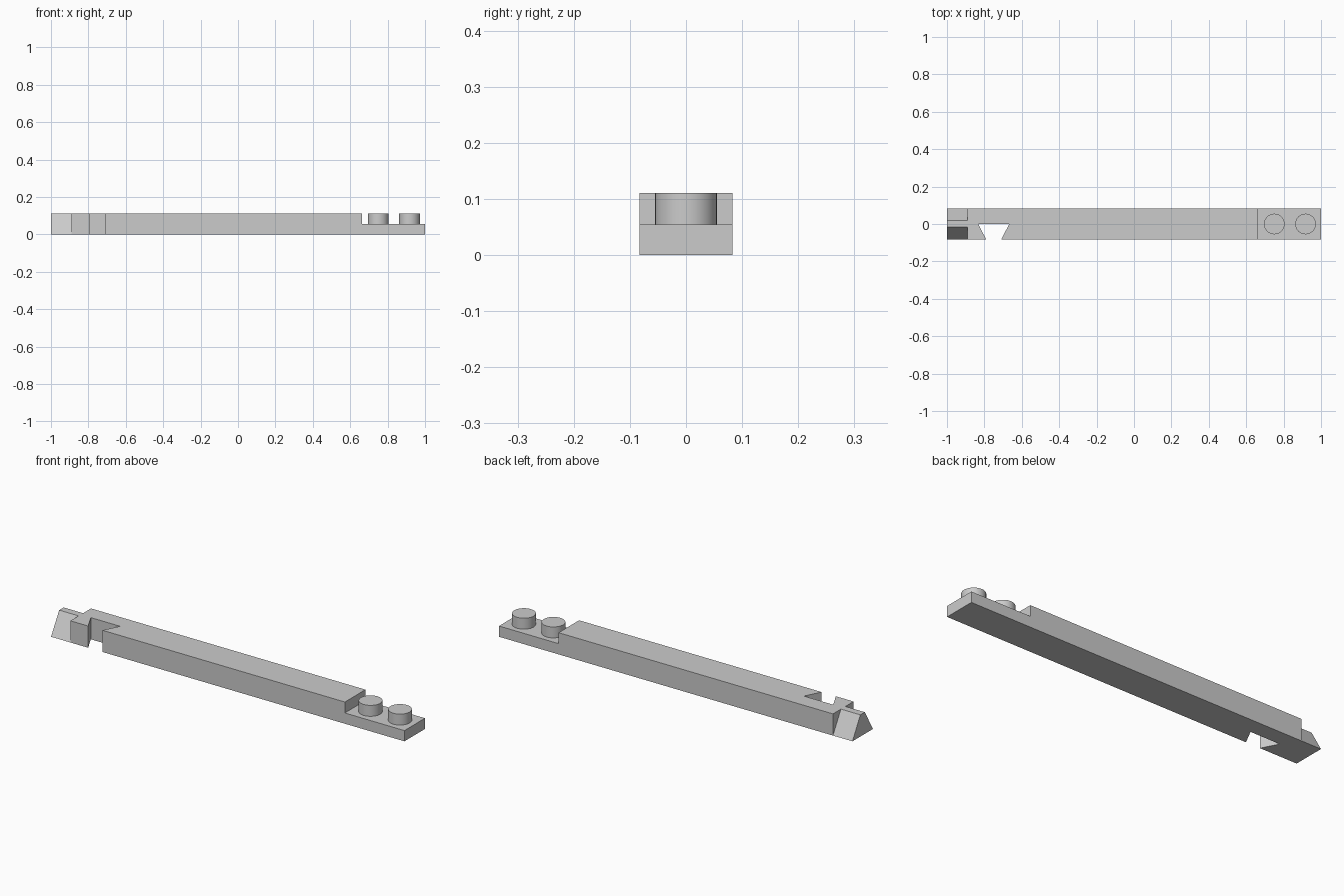
import bpy
import bmesh
from mathutils import Vector

cube = bpy.data.objects.get("Cube")
if cube:
    bpy.data.objects.remove(cube, do_unlink=True)

HALF_WIDTH = 0.083
HEIGHT = 0.111
STEP_HEIGHT = 0.055
STEP_X = 0.663
WEDGE_X = -0.89

# One plain grey for the whole connector
grey = bpy.data.materials.new("plain grey")
grey.use_nodes = True
grey.diffuse_color = (0.6, 0.6, 0.6, 1)
grey.node_tree.nodes["Principled BSDF"].inputs["Base Color"].default_value = grey.diffuse_color


def extrude(name, outline, offset):
    """Extrude a closed outline of 3D points along an offset."""
    bm = bmesh.new()
    face = bm.faces.new([bm.verts.new(p) for p in outline])
    result = bmesh.ops.extrude_face_region(bm, geom=[face], use_keep_orig=True)
    moved = [v for v in result["geom"] if isinstance(v, bmesh.types.BMVert)]
    bmesh.ops.translate(bm, vec=Vector(offset), verts=moved)
    bmesh.ops.recalc_face_normals(bm, faces=bm.faces)
    mesh = bpy.data.meshes.new(name)
    bm.to_mesh(mesh)
    bm.free()
    mesh.materials.append(grey)
    obj = bpy.data.objects.new(name, mesh)
    bpy.context.collection.objects.link(obj)
    return obj


# Main bar with a dovetail notch cut into its front
W = HALF_WIDTH
bar_outline = [(WEDGE_X, -W), (-0.79, -W), (-0.833, 0), (-0.667, 0),
               (-0.71, -W), (STEP_X, -W), (STEP_X, W), (WEDGE_X, W)]
extrude("main_bar", [(x, y, 0) for x, y in bar_outline], (0, 0, HEIGHT))

# Low shelf that carries the pegs
shelf_outline = [(STEP_X, -W), (1, -W), (1, W), (STEP_X, W)]
extrude("peg_shelf", [(x, y, 0) for x, y in shelf_outline], (0, 0, STEP_HEIGHT))

# Tapered dovetail tongue at the other end
tongue_section = [(-W, 0), (W, 0), (0.019, HEIGHT), (-0.017, HEIGHT)]
extrude("dovetail_tongue", [(-1, y, z) for y, z in tongue_section], (WEDGE_X + 1, 0, 0))

# Round pegs
for name, x in (("inner_peg", 0.75), ("outer_peg", 0.917)):
    bpy.ops.mesh.primitive_cylinder_add(
        vertices=64, radius=0.055, depth=HEIGHT - STEP_HEIGHT,
        location=(x, 0, (HEIGHT + STEP_HEIGHT) / 2))
    peg = bpy.context.object
    peg.name = name
    peg.data.materials.append(grey)
    bpy.ops.object.shade_smooth_by_angle()
